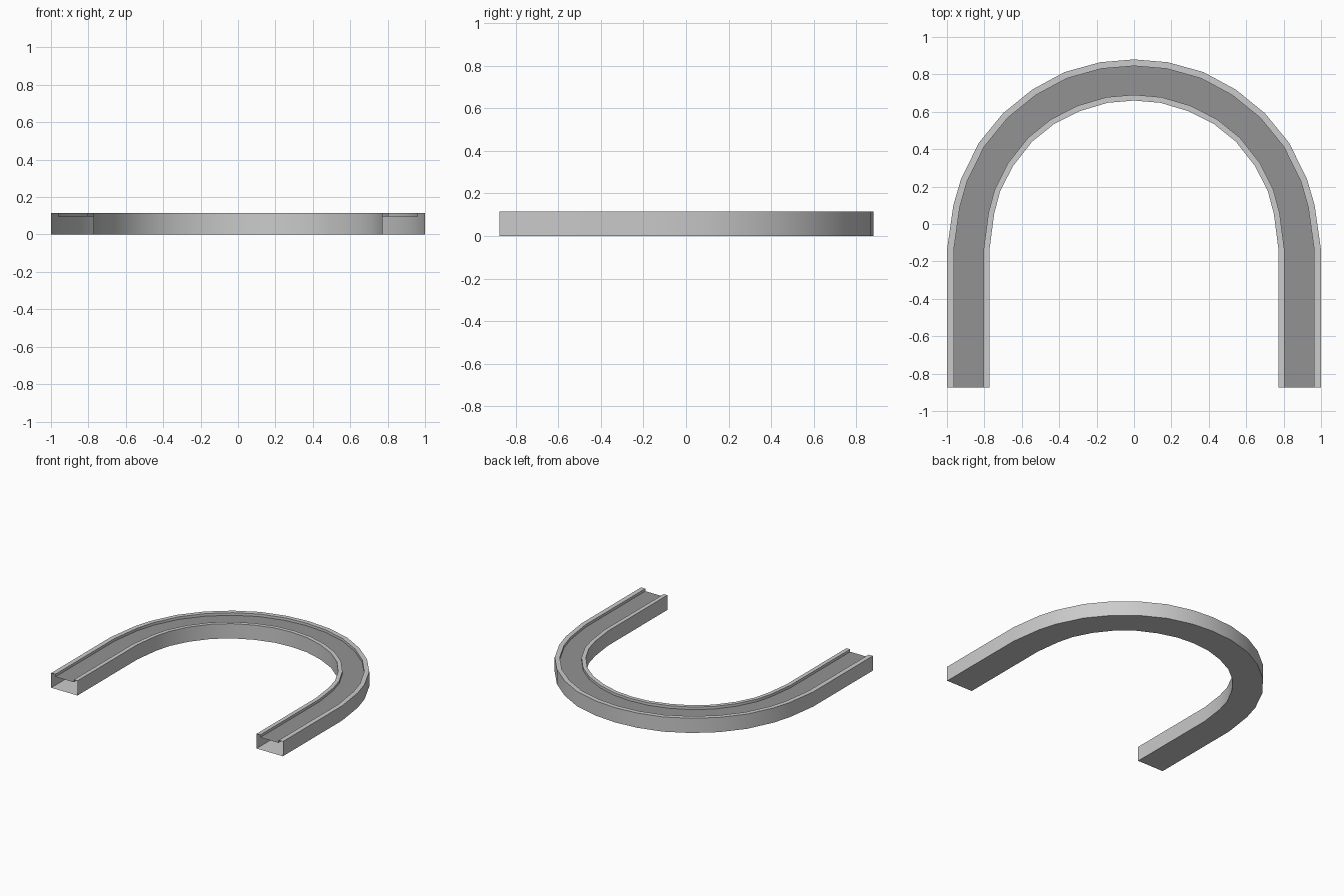
import bpy, bmesh, math

if "Cube" in bpy.data.objects:
    bpy.data.objects.remove(bpy.data.objects["Cube"])


def material(name, v):
    m = bpy.data.materials.new(name)
    m.diffuse_color = (v, v, v, 1)
    m.use_nodes = True
    m.node_tree.nodes["Principled BSDF"].inputs["Base Color"].default_value = m.diffuse_color
    return m


light = material("light grey", 0.60)
dark = material("dark grey", 0.29)

# Right half of the plan outline, from the open end to the crown
outer = [(1, -.875), (1, -.14), (.966, .10), (.925, .24), (.83, .433),
         (.70, .592), (.545, .718), (.372, .812), (.18, .865), (0, .88)]
inner = [(.773, -.875), (.773, -.14), (.748, .053), (.716, .175), (.647, .31),
         (.545, .44), (.427, .535), (.288, .604), (.142, .648), (0, .66)]


def full(half):
    return half + [(-x, y) for x, y in reversed(half[:-1])]


# Closed cross-section: (fraction from outer to inner edge, height)
section = [(0, 0), (0, .115), (.16, .115), (.16, .095),
           (.86, .095), (.86, .115), (1, .115), (1, 0)]
CHANNEL_FLOOR = 3

# Hollow curved channel with open ends
bm = bmesh.new()
rings = []
for (ox, oy), (ix, iy) in zip(full(outer), full(inner)):
    rings.append([bm.verts.new((ox + (ix - ox) * t, oy + (iy - oy) * t, z))
                  for t, z in section])
n = len(section)
for a, b in zip(rings, rings[1:]):
    for i in range(n):
        j = (i + 1) % n
        f = bm.faces.new((a[i], a[j], b[j], b[i]))
        f.material_index = 1 if i == CHANNEL_FLOOR else 0
bmesh.ops.recalc_face_normals(bm, faces=bm.faces)
bm.normal_update()
# The floor of the channel must face up
if next(f for f in bm.faces if f.material_index == 1).normal.z < 0:
    bmesh.ops.reverse_faces(bm, faces=bm.faces)

mesh = bpy.data.meshes.new("curved_channel")
bm.to_mesh(mesh)
bm.free()
mesh.materials.append(light)
mesh.materials.append(dark)
obj = bpy.data.objects.new("curved_channel", mesh)
bpy.context.collection.objects.link(obj)
bpy.context.view_layer.objects.active = obj
obj.select_set(True)
bpy.ops.object.shade_smooth_by_angle(angle=math.radians(30))
